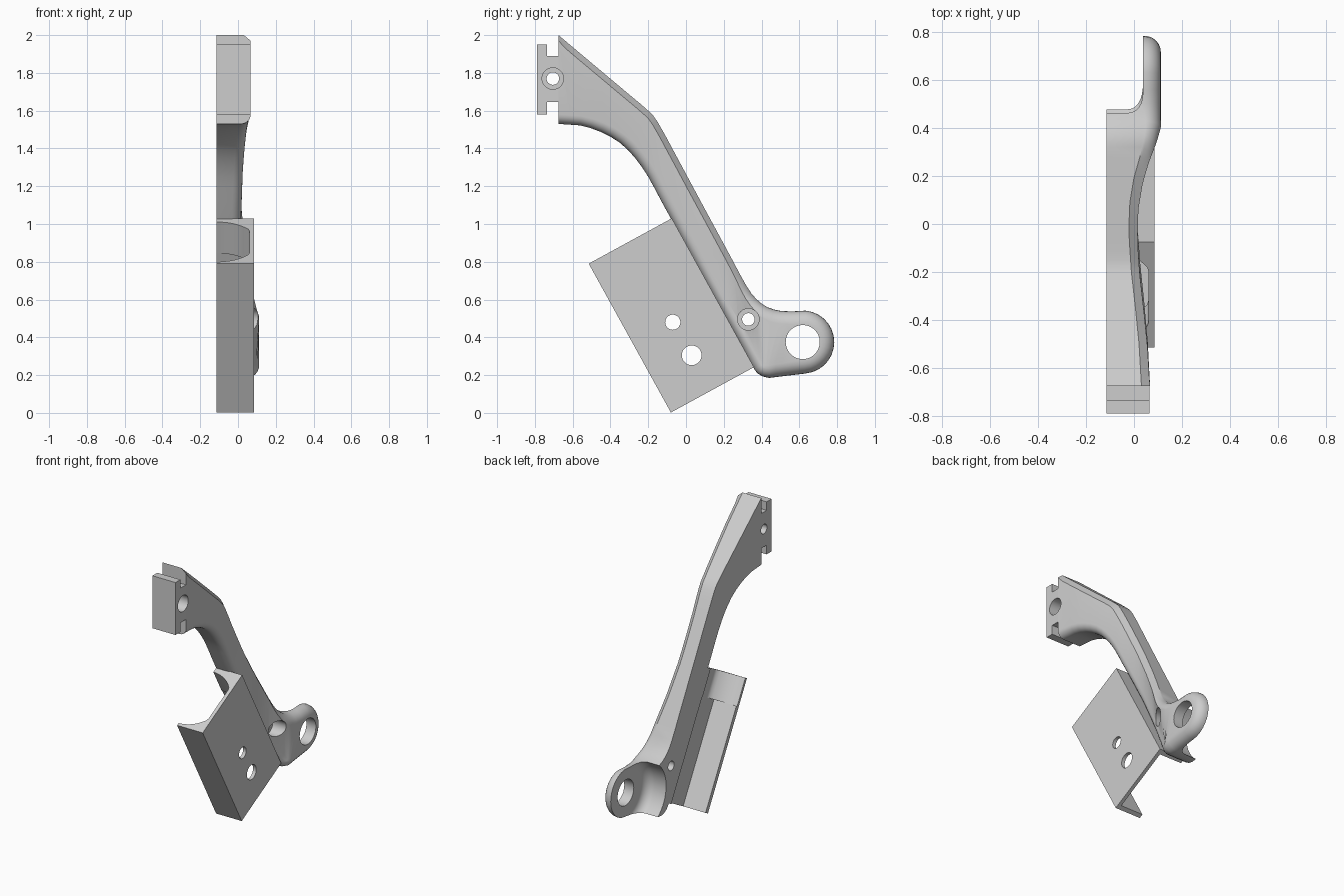
import bpy, bmesh
from math import sin, cos, pi, radians
from mathutils import Vector

if "Cube" in bpy.data.objects:
    bpy.data.objects.remove(bpy.data.objects["Cube"])

BACK = -0.115                   # flat mounting side
LUG = (0.618, 0.375)            # lug centre in y, z
LUG_R = 0.167

grey = bpy.data.materials.new("plain grey")
grey.use_nodes = True
grey.diffuse_color = (0.61, 0.61, 0.61, 1)
grey.node_tree.nodes["Principled BSDF"].inputs["Base Color"].default_value = (0.61, 0.61, 0.61, 1)


def loft(name, rings):
    """Skin closed rings of equal length and cap both ends."""
    bm = bmesh.new()
    vs = [[bm.verts.new(p) for p in ring] for ring in rings]
    n = len(vs[0])
    for a, b in zip(vs, vs[1:]):
        for i in range(n):
            bm.faces.new((a[i], a[(i + 1) % n], b[(i + 1) % n], b[i]))
    bm.faces.new(vs[0])
    bm.faces.new(vs[-1])
    bmesh.ops.remove_doubles(bm, verts=bm.verts, dist=0.0001)
    bmesh.ops.recalc_face_normals(bm, faces=bm.faces)
    mesh = bpy.data.meshes.new(name)
    bm.to_mesh(mesh)
    bm.free()
    ob = bpy.data.objects.new(name, mesh)
    mesh.materials.append(grey)
    bpy.context.collection.objects.link(ob)
    return ob


def turned(name, centre, profile, steps=48):
    """Round solid about an x-wise axis; profile is (x, radius) pairs."""
    y, z = centre
    return loft(name, [[(x, y + r * cos(2 * pi * i / steps), z + r * sin(2 * pi * i / steps))
                        for i in range(steps)] for x, r in profile])


def block(name, x, y, z):
    return loft(name, [[(x[0], b, z[0]), (x[1], b, z[0]), (x[1], b, z[1]), (x[0], b, z[1])]
                       for b in y])


def combine(target, tool, operation):
    mod = target.modifiers.new(operation, 'BOOLEAN')
    mod.operation, mod.solver, mod.object = operation, 'EXACT', tool
    bpy.context.view_layer.objects.active = target
    bpy.ops.object.modifier_apply(modifier=mod.name)
    bpy.data.objects.remove(tool)


def interpolate(table, t):
    if t <= table[0][0]:
        return table[0][1]
    for (a, u), (b, v) in zip(table, table[1:]):
        if t <= b:
            return u + (v - u) * (t - a) / (b - a)
    return table[-1][1]


def refine(path):
    """Add smooth midpoints between the points of a path."""
    p = [Vector(q) for q in path]
    out = [p[0]]
    for i in range(len(p) - 1):
        mid = (p[i] + p[i + 1]) / 2
        if 0 < i < len(p) - 2:
            mid = (9 * (p[i] + p[i + 1]) - p[i - 1] - p[i + 2]) / 16
        out += [mid, p[i + 1]]
    return out


# Arm: upper and lower edges paired station by station, as (y, z)
upper = refine([(-.675, 2), (-.56, 1.903), (-.43, 1.794), (-.3, 1.685), (-.2, 1.6),
                (-.15, 1.54), (-.07, 1.395), (.04, 1.19), (.14, 1.005), (.24, .82),
                (.32, .672), (.37, .605), (.43, .56), (.5, .54), (.56, .537)])
lower = refine([(-.675, 1.53), (-.56, 1.522), (-.45, 1.487), (-.35, 1.43), (-.27, 1.35),
                (-.2, 1.25), (-.13, 1.12), (-.02, .92), (.08, .74), (.18, .56),
                (.28, .385), (.345, .262), (.38, .208), (.44, .185), (.52, .195)])
for deg in (85, 72, 60, 48, 36, 24, 12, 0):
    y, z = LUG_R * cos(radians(deg)), LUG_R * sin(radians(deg))
    upper.append(Vector((LUG[0] + y, LUG[1] + z)))
    lower.append(Vector((LUG[0] + y, LUG[1] - z)))

# Bowed outer side of the arm, as (y, x)
outer = [(-.675, .067), (-.5, .057), (-.35, .042), (-.2, .025), (-.05, .015), (.08, .017),
         (.2, .037), (.3, .067), (.37, .093), (.43, .112)]
lug_blend = [(.28, 0), (.45, 1)]


def inward(path, i, side):
    if i == 0:
        return Vector((0, side))
    if i == len(path) - 1:
        return Vector((-1, 0))
    d = path[i + 1] - path[i - 1]
    return Vector((-d.y, d.x)).normalized() * side


def edge(path, i, side):
    """Section points from the back face, over the edge treatment, to the outer face."""
    p, n = path[i], inward(path, i, side)
    x = interpolate(outer, p.x)
    k = interpolate(lug_blend, p.x)
    pts = [(BACK, p.x, p.y)]
    steps = 6
    for j in range(steps + 1):
        t = j / steps
        a = t * pi / 2
        r = .05 + .018 * k
        inset, drop = r * (1 - cos(a)), r * (1 - sin(a))
        if side < 0:            # upper edge is a chamfer that turns round at the lug
            inset = inset * k + .03 * t * (1 - k)
            drop = drop * k + .036 * (1 - t) * (1 - k)
        q = p + n * inset
        pts.append((x - drop, q.x, q.y))
    return pts


arm = loft("arm", [edge(lower, i, 1) + edge(upper, i, -1)[::-1] for i in range(len(upper))])

# Hollow behind the lug, with a rounded root
hollow = [(-.3, .232)] + [(-.025 + .063 * sin(a), .169 + .063 * cos(a))
                          for a in [j * pi / 16 for j in range(9)]]
combine(arm, turned("hollow_cutter", LUG, hollow, 64), 'DIFFERENCE')

# Slotted tongue on the head
combine(arm, block("tongue_neck", (BACK, .065), (-.76, -.66), (1.645, 1.89)), 'UNION')
combine(arm, block("tongue_plate", (BACK, .065), (-.79, -.735), (1.58, 1.95)), 'UNION')

# Bolt holes with counterbores, and the lug eye
for centre, floor in (((-.705, 1.77), -.02), ((.33, .495), 0)):
    combine(arm, turned("bolt_cutter", centre,
                        [(-.3, .033), (floor, .033), (floor, .057), (.3, .057)]), 'DIFFERENCE')
combine(arm, turned("eye_cutter", LUG, [(-.3, .09), (.3, .09)]), 'DIFFERENCE')

# Guard: sections in (across, x), swept along the arm
ORIGIN = Vector((0, -.515, .79))
ACROSS = Vector((0, .44, .24))
ALONG = Vector((0, .435, -.788))
WIDTH, FACE, INNER = .5, .085, .06


def sweep(name, section, start, end):
    return loft(name, [[ORIGIN + ACROSS * (v / WIDTH) + ALONG * w + Vector((x, 0, 0))
                        for v, x in section] for w in (start, end)])


def panel(name, v0, v1, x0, x1):
    return sweep(name, [(v0, x0), (v0, x1), (v1, x1), (v1, x0)], .21, 1)


guard_plate = panel("guard_plate", 0, WIDTH, INNER, FACE)
guard_flange = panel("guard_flange", 0, .03, BACK, INNER)
guard_root = panel("guard_root", .465, WIDTH, BACK, INNER)
for centre, r in (((-.07, .48), .04), ((.03, .305), .052)):
    combine(guard_plate, turned("guard_hole_cutter", centre, [(-.02, r), (.3, r)]), 'DIFFERENCE')

# Saddle at the guard's upper end: round scoop flattened at the plate
R, MID = .22, .24
scoop = [(MID + R * cos(a), min(INNER, BACK + R * sin(a)))
         for a in [pi * j / 32 for j in range(33)]]
rim = [(0, BACK), (0, FACE), (WIDTH, FACE), (WIDTH, BACK)]
saddle = sweep("guard_saddle", rim + scoop, 0, .21)

# Smooth shading with crisp edges
for ob in (arm, guard_plate, guard_flange, guard_root, saddle):
    bpy.ops.object.select_all(action='DESELECT')
    ob.select_set(True)
    bpy.context.view_layer.objects.active = ob
    bpy.ops.object.shade_smooth_by_angle(angle=radians(28))
